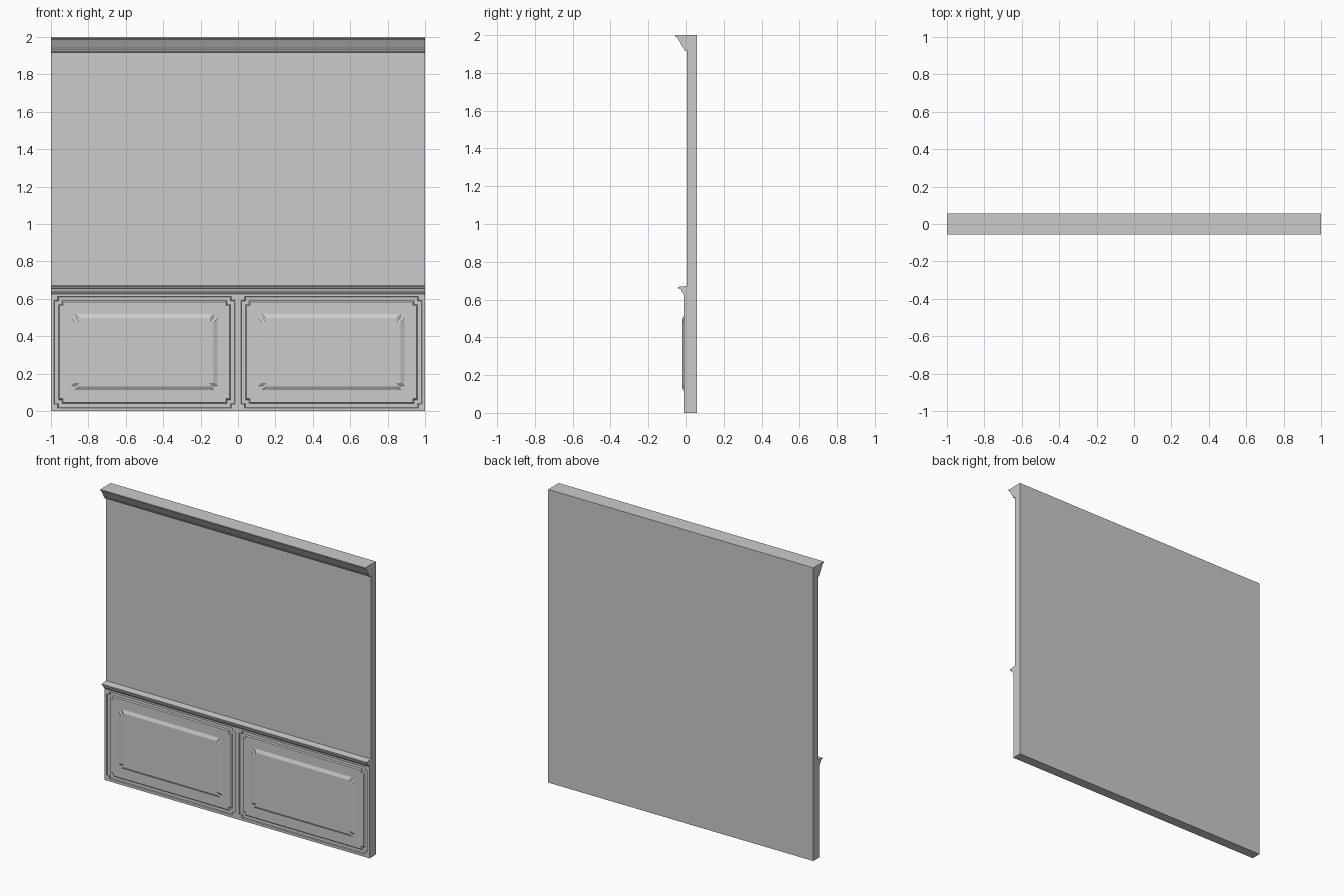
import bpy, bmesh

cube = bpy.data.objects.get("Cube")
if cube:
    bpy.data.objects.remove(cube, do_unlink=True)

# Single plain grey paint
GREY = (0.6, 0.6, 0.6, 1.0)
paint = bpy.data.materials.new("grey_paint")
paint.use_nodes = True
paint.diffuse_color = GREY
paint.node_tree.nodes["Principled BSDF"].inputs["Base Color"].default_value = GREY

BACK, WALL, WAINSCOT = 0.057, 0.005, -0.01


def finish(name, bm):
    bmesh.ops.recalc_face_normals(bm, faces=bm.faces)
    mesh = bpy.data.meshes.new(name)
    bm.to_mesh(mesh)
    bm.free()
    mesh.materials.append(paint)
    obj = bpy.data.objects.new(name, mesh)
    bpy.context.collection.objects.link(obj)
    return obj


def extrude_profile(name, points):
    """Sweep a (y, z) profile across the full width."""
    bm = bmesh.new()
    face = bm.faces.new([bm.verts.new((-1, y, z)) for y, z in points])
    swept = bmesh.ops.extrude_face_region(bm, geom=[face], use_keep_orig=True)
    verts = [g for g in swept["geom"] if isinstance(g, bmesh.types.BMVert)]
    bmesh.ops.translate(bm, verts=verts, vec=(2, 0, 0))
    return finish(name, bm)


def outline(bm, x0, x1, z0, z1, y, notch, square=False):
    """Twelve-point rectangle whose corners are square or stepped inwards."""
    points = []
    for x, z, sx, sz in ((x0, z0, 1, 1), (x1, z0, -1, 1),
                         (x1, z1, -1, -1), (x0, z1, 1, -1)):
        dx, dz = sx * notch, sz * notch
        corner = [(x, z + dz), (x, z) if square else (x + dx, z + dz), (x + dx, z)]
        points += corner if sx == sz else corner[::-1]
    return [bm.verts.new((x, y, z)) for x, z in points]


def wainscot_panel(name, left):
    """Framed panel: stepped groove around a raised, bevelled centre."""
    bm = bmesh.new()
    top, notch, floor = 0.63, 0.02, -0.003
    # inset from the sides, lower z, upper z, y
    steps = [(0.016, 0.017, 0.612, WAINSCOT),
             (0.019, 0.020, 0.609, floor),
             (0.039, 0.040, 0.590, floor),
             (0.045, 0.046, 0.584, WAINSCOT),
             (0.109, 0.112, 0.518, WAINSCOT),
             (0.130, 0.130, 0.497, -0.02)]
    loops = [outline(bm, left, left + 1, 0, top, y, notch, True) for y in (WALL, WAINSCOT)]
    loops += [outline(bm, left + i, left + 1 - i, lo, hi, y, notch) for i, lo, hi, y in steps]
    for a, b in zip(loops, loops[1:]):
        for k in range(len(a)):
            n = (k + 1) % len(a)
            bm.faces.new((a[k], a[n], b[n], b[k]))
    bm.faces.new(loops[-1])
    return finish(name, bm)


# Wall slab
extrude_profile("wall", [(BACK, 0), (BACK, 2), (WALL, 2), (WALL, 0)])

# Crown moulding along the top
extrude_profile("crown_moulding", [
    (WALL, 2), (-0.057, 2), (-0.057, 1.993), (-0.045, 1.985), (-0.037, 1.97),
    (-0.024, 1.945), (-0.012, 1.928), (-0.008, 1.92), (WALL, 1.918)])

# Chair rail above the wainscot
extrude_profile("chair_rail", [
    (WALL, 0.672), (-0.012, 0.67), (-0.042, 0.667), (-0.042, 0.659), (-0.028, 0.655),
    (-0.024, 0.642), (-0.016, 0.632), (WAINSCOT, 0.625), (WALL, 0.625)])

# Two wainscot panels side by side
for side, left in (("right", -1), ("left", 0)):
    wainscot_panel(side + "_wainscot_panel", left)
